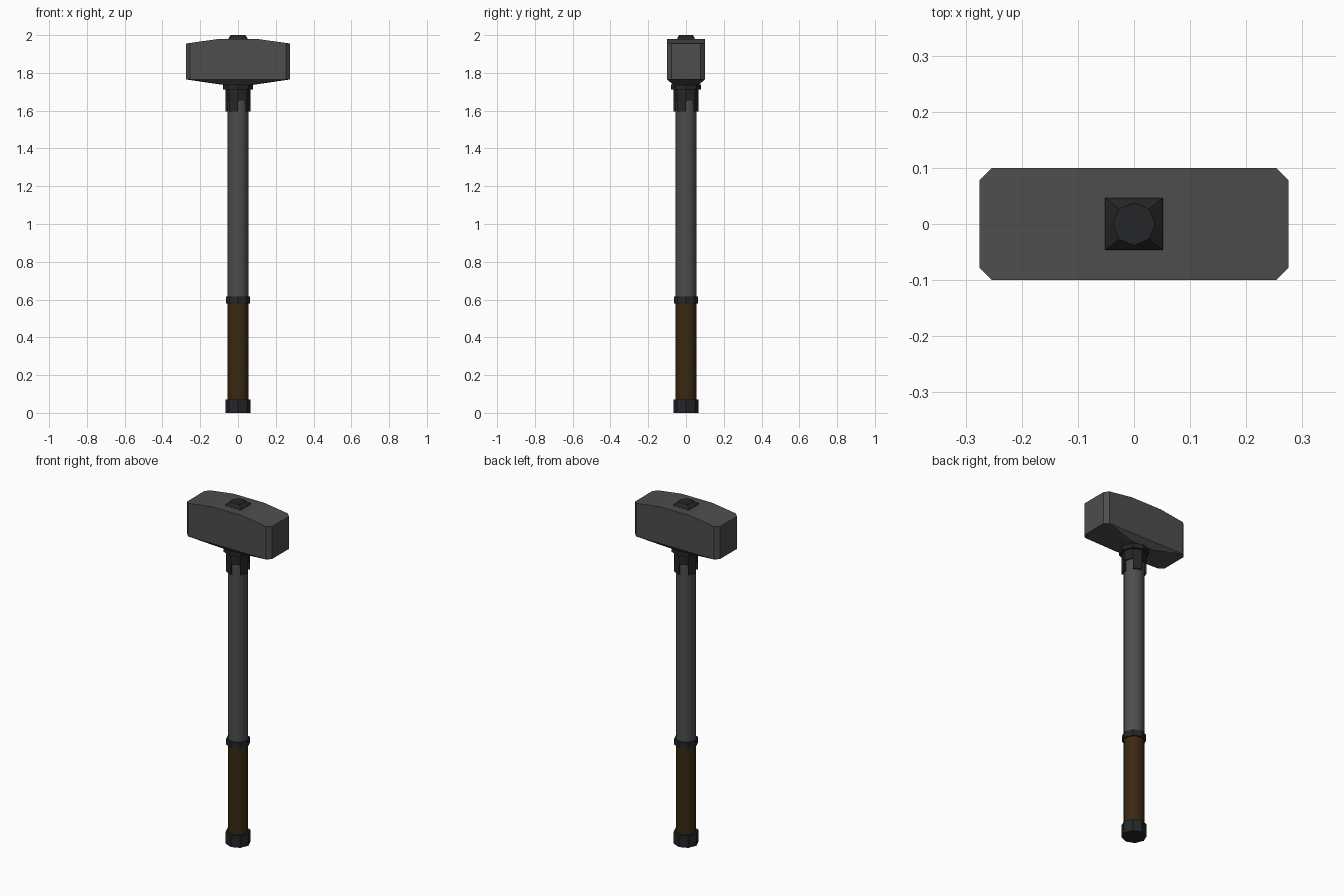
import bpy, bmesh, math

if "Cube" in bpy.data.objects:
    bpy.data.objects.remove(bpy.data.objects["Cube"])


def material(name, rgb):
    m = bpy.data.materials.new(name)
    m.diffuse_color = (*rgb, 1)
    m.use_nodes = True
    m.node_tree.nodes["Principled BSDF"].inputs["Base Color"].default_value = m.diffuse_color
    return m


STEEL = material("grey steel", (0.075, 0.075, 0.075))
IRON = material("black iron", (0.018, 0.019, 0.020))
LEATHER = material("brown leather", (0.042, 0.021, 0.006))


def ring(n, r, z, start=0.0):
    return [(r * math.cos(start + math.tau * i / n), r * math.sin(start + math.tau * i / n), z) for i in range(n)]


def loft(name, rings, mat, smooth=False):
    """Skin a stack of equal-length rings and cap both ends."""
    bm = bmesh.new()
    rows = [[bm.verts.new(p) for p in r] for r in rings]
    n = len(rows[0])
    for a, b in zip(rows, rows[1:]):
        for i in range(n):
            j = (i + 1) % n
            bm.faces.new((a[i], a[j], b[j], b[i]))
    bm.faces.new(rows[0][::-1])
    bm.faces.new(rows[-1])
    bmesh.ops.recalc_face_normals(bm, faces=bm.faces)
    me = bpy.data.meshes.new(name)
    bm.to_mesh(me)
    bm.free()
    me.materials.append(mat)
    ob = bpy.data.objects.new(name, me)
    bpy.context.collection.objects.link(ob)
    if smooth:
        for o in bpy.context.selected_objects:
            o.select_set(False)
        bpy.context.view_layer.objects.active = ob
        ob.select_set(True)
        bpy.ops.object.shade_smooth_by_angle(angle=math.radians(40))
    return ob


# Shaft, grip, pommel and grip ring
loft("shaft", [ring(16, 0.055, 0.59), ring(16, 0.055, 1.73)], STEEL, True)
loft("grip", [ring(16, 0.055, 0.05), ring(16, 0.055, 0.59)], LEATHER, True)
loft("pommel", [ring(8, 0.067, 0), ring(8, 0.067, 0.07)], IRON)
loft("grip_ring", [ring(8, 0.064, 0.58), ring(8, 0.064, 0.615)], IRON)

# Collar under the head: flange, sleeve and four hanging tabs
loft("collar_flange", [ring(8, 0.079, 1.712), ring(8, 0.079, 1.738)], IRON)
loft("collar_sleeve", [ring(8, 0.066, 1.655), ring(8, 0.066, 1.715)], IRON)
for k in (1, 3, 5, 7):
    def plan(z):
        a, b = k * math.pi / 4, (k + 1) * math.pi / 4
        return [(r * math.cos(t), r * math.sin(t), z) for r, t in
                ((0.05, a), (0.066, a), (0.066, b), (0.05, b))]
    loft(f"collar_tab_{k}", [plan(1.595), plan(1.66)], IRON)


# Head: chamfered outline along x, crowned top, tapered underside
def outline(zfun, sx=1.0, sy=1.0):
    half = [(0.275, -0.078), (0.275, 0.078), (0.253, 0.1), (0.1, 0.1)]
    pts = half + [(-x, y) for x, y in half[::-1]]
    pts += [(-0.1, -0.1), (0.1, -0.1)]
    pts = pts[:7] + [(-0.275, -0.078), (-0.253, -0.1), (-0.1, -0.1), (0.1, -0.1), (0.253, -0.1)]
    return [(x * sx, y * sy, zfun(x)) for x, y in pts]


def crown(x):
    return 1.98 - max(0, abs(x) - 0.1) * 0.14


head = loft("hammer_head", [outline(lambda x: 1.737, 0.29, 0.68),
                            outline(lambda x: 1.765), outline(crown)], STEEL)

# Split the crowned top cap into flat panels
bm = bmesh.new()
bm.from_mesh(head.data)
bm.faces.ensure_lookup_table()
top = bm.faces[-1]
v = list(top.verts)
for s in (1, -1):
    pair = [w for w in v if abs(w.co.x - 0.1 * s) < 1e-4]
    bmesh.ops.connect_verts(bm, verts=pair)
bm.to_mesh(head.data)
bm.free()


# Cap on top: square base narrowing to an octagon
square = [(0.055, 0), (0.055, 0.05), (0, 0.05), (-0.055, 0.05),
          (-0.055, 0), (-0.055, -0.05), (0, -0.05), (0.055, -0.05)]
loft("top_cap", [[(x, y, 1.97) for x, y in square],
                 [(x * 0.9, y * 0.9, 1.985) for x, y in square],
                 ring(8, 0.038, 2.0)], IRON)
